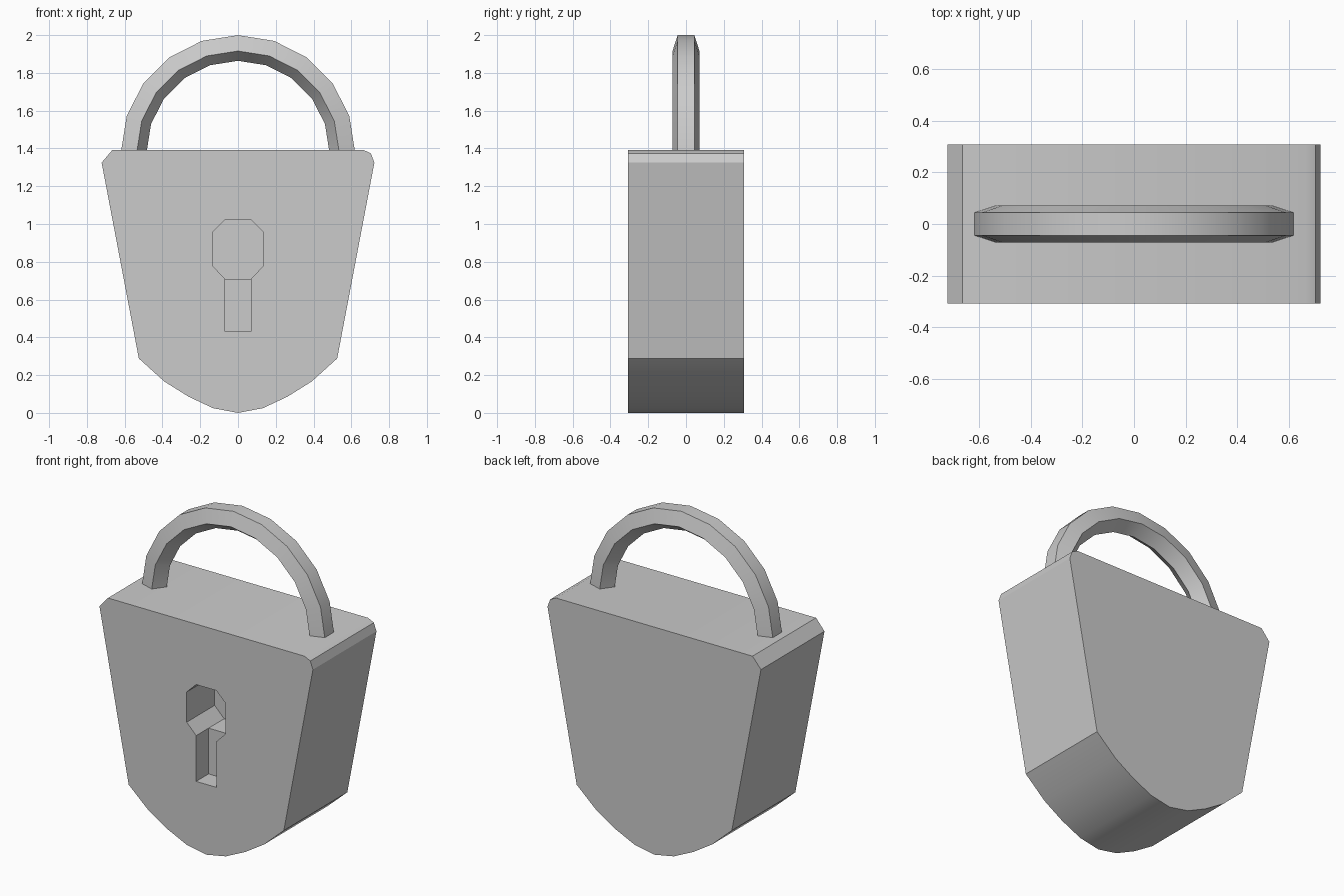
import bpy, bmesh
from math import sin, cos, pi, radians

if "Cube" in bpy.data.objects:
    bpy.data.objects.remove(bpy.data.objects["Cube"])


def finish(bm, name):
    bmesh.ops.recalc_face_normals(bm, faces=bm.faces)
    mesh = bpy.data.meshes.new(name)
    bm.to_mesh(mesh)
    bm.free()
    obj = bpy.data.objects.new(name, mesh)
    bpy.context.collection.objects.link(obj)
    return obj


def prism(name, profile, y0, y1):
    """Extrude an (x, z) outline from y0 to y1."""
    bm = bmesh.new()
    face = bm.faces.new([bm.verts.new((x, y0, z)) for x, z in profile])
    ext = bmesh.ops.extrude_face_region(bm, geom=[face])
    moved = [v for v in ext["geom"] if isinstance(v, bmesh.types.BMVert)]
    bmesh.ops.translate(bm, verts=moved, vec=(0, y1 - y0, 0))
    return finish(bm, name)


def smooth(obj):
    bpy.ops.object.select_all(action='DESELECT')
    bpy.context.view_layer.objects.active = obj
    obj.select_set(True)
    bpy.ops.object.shade_smooth_by_angle(angle=radians(30))


# Body: shield-shaped slab with a curved bottom and clipped top corners
half = [(0.132, 0.025), (0.262, 0.086), (0.39, 0.166), (0.525, 0.288),
        (0.722, 1.325)]
right = half + [(0.704, 1.373), (0.665, 1.392)]
left = [(-0.665, 1.392)] + [(-x, z) for x, z in reversed(half)]
body = prism("lock_body", [(0, 0)] + right + left, -0.307, 0.307)

# Keyhole: deep octagonal opening with a shallower slot below
hole_half = [(0.068, 0.71), (0.132, 0.775), (0.132, 0.96), (0.068, 1.022)]
hole = hole_half + [(-x, z) for x, z in reversed(hole_half)]
slot = [(-0.068, 0.43), (0.068, 0.43), (0.068, 0.8), (-0.068, 0.8)]
for name, outline, depth in (("keyhole_cutter", hole, 0.27),
                             ("slot_cutter", slot, 0.12)):
    cutter = prism(name, outline, -0.4, -0.307 + depth)
    cutter.hide_render = True
    mod = body.modifiers.new(name, 'BOOLEAN')
    mod.operation = 'DIFFERENCE'
    mod.solver = 'EXACT'
    mod.object = cutter
    bpy.context.view_layer.objects.active = body
    bpy.ops.object.modifier_apply(modifier=name)
    bpy.data.objects.remove(cutter)
smooth(body)

# Shackle: pentagonal bar swept over a half circle, point facing inwards
SEGMENTS, SIDES = 10, 5
bm = bmesh.new()
rings = []
for i in range(SEGMENTS + 1):
    a = pi * i / SEGMENTS
    ring = []
    for k in range(SIDES):
        t = 2 * pi * k / SIDES
        r = 0.559 - 0.075 * cos(t)
        ring.append(bm.verts.new((r * cos(a), 0.075 * sin(t), 1.38 + r * sin(a))))
    rings.append(ring)
for r0, r1 in zip(rings, rings[1:]):
    for k in range(SIDES):
        n = (k + 1) % SIDES
        bm.faces.new((r0[k], r0[n], r1[n], r1[k]))
bm.faces.new(rings[0])
bm.faces.new(rings[-1])
smooth(finish(bm, "shackle"))
